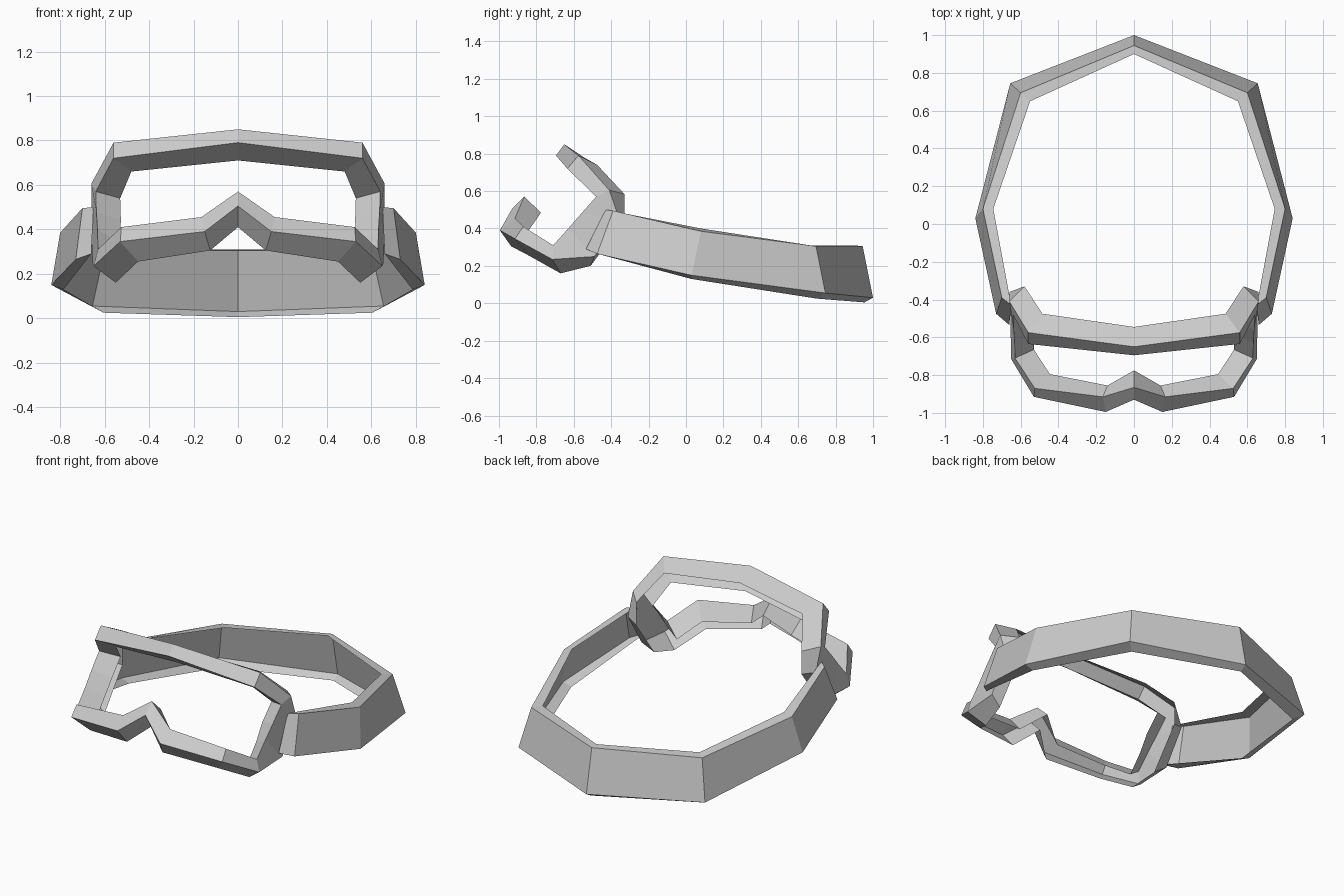
import bpy
import bmesh
from mathutils import Vector

default_cube = bpy.data.objects.get("Cube")
if default_cube:
    bpy.data.objects.remove(default_cube)


def make_material(name, colour):
    mat = bpy.data.materials.new(name)
    mat.use_nodes = True
    mat.diffuse_color = colour
    mat.node_tree.nodes["Principled BSDF"].inputs["Base Color"].default_value = colour
    return mat


def four_corners(start, across, depth, inner_depth=None):
    """Four-sided section: an edge, pushed back by a depth at each end."""
    start, across, depth = Vector(start), Vector(across), Vector(depth)
    inner = Vector(inner_depth) if inner_depth else depth
    return [start, start + across, start + across + inner, start + depth]


def mirrored_channel(name, sections, material, cap_end=False):
    """Skin half a three-walled channel through its sections and mirror it."""
    bm = bmesh.new()
    rings = [[bm.verts.new(p) for p in four_corners(*s)] for s in sections]
    for a, b in zip(rings, rings[1:]):
        for i in (0, 1, 3):  # the wall facing the wearer stays open
            j = (i + 1) % 4
            bm.faces.new((a[i], a[j], b[j], b[i]))
    if cap_end:
        bm.faces.new(rings[-1])
    bmesh.ops.recalc_face_normals(bm, faces=bm.faces)
    # Make sure the walls face away from the channel's core
    bm.faces.ensure_lookup_table()
    face = bm.faces[0]
    core = sum((v.co for r in rings[:2] for v in r), Vector()) / 8
    if face.normal.dot(face.calc_center_median() - core) < 0:
        bmesh.ops.reverse_faces(bm, faces=bm.faces)
    mesh = bpy.data.meshes.new(name)
    bm.to_mesh(mesh)
    bm.free()
    mesh.materials.append(material)
    obj = bpy.data.objects.new(name, mesh)
    bpy.context.collection.objects.link(obj)
    mirror = obj.modifiers.new("Mirror", 'MIRROR')
    mirror.use_clip = True
    mirror.merge_threshold = 0.001
    return obj


grey = make_material("plain grey", (0.6, 0.6, 0.6, 1))

# Head strap, from the back centre to the temple:
# lower outer corner, rise, bottom thickness, top thickness
mirrored_channel("head_strap", [
    ((0, 1, .03), (0, -.055, .275), (0, -.045, -.025), (0, -.045, .005)),
    ((.655, .745, .055), (-.055, -.05, .25), (-.05, -.045, -.03), (-.05, -.045, .005)),
    ((.84, .03, .15), (-.04, .05, .235), (-.055, 0, -.02), (-.055, 0, .015)),
    ((.73, -.475, .265), (-.03, .085, .23), (-.07, -.06, .025), (-.05, -.04, .005)),
], grey, cap_end=True)

# Lens frame, from the brow centre down to the nose bridge:
# outer front corner, width of the front face, outer depth, inner depth
mirrored_channel("lens_frame", [
    ((0, -.65, .85), (0, -.045, -.06), (0, .105, -.07), (0, .1, -.08)),        # brow
    ((.56, -.575, .79), (0, -.06, -.07), (-.075, .1, -.05), (-.08, .1, -.06)),
    ((.66, -.41, .605), (-.02, -.07, -.035), (-.08, .08, -.02), (-.11, .06, -.03)),
    ((.66, -.36, .46), (-.023, -.2, .02), (-.08, .03, -.02), (-.11, .05, -.04)),
    ((.655, -.49, .25), (-.023, -.14, .15), (-.075, -.02, -.05), (-.1, .05, -.06)),
    ((.65, -.715, .235), (-.02, .005, .075), (-.1, .045, -.075)),              # cheek
    ((.53, -.915, .345), (-.005, .045, .065), (-.08, .075, -.09)),
    ((.15, -.995, .39), (.015, .08, .065), (-.025, .06, -.085)),               # nose side
    ((0, -.93, .505), (0, .065, .065), (0, .09, -.095), (0, .09, -.085)),      # nose bridge
], grey)
